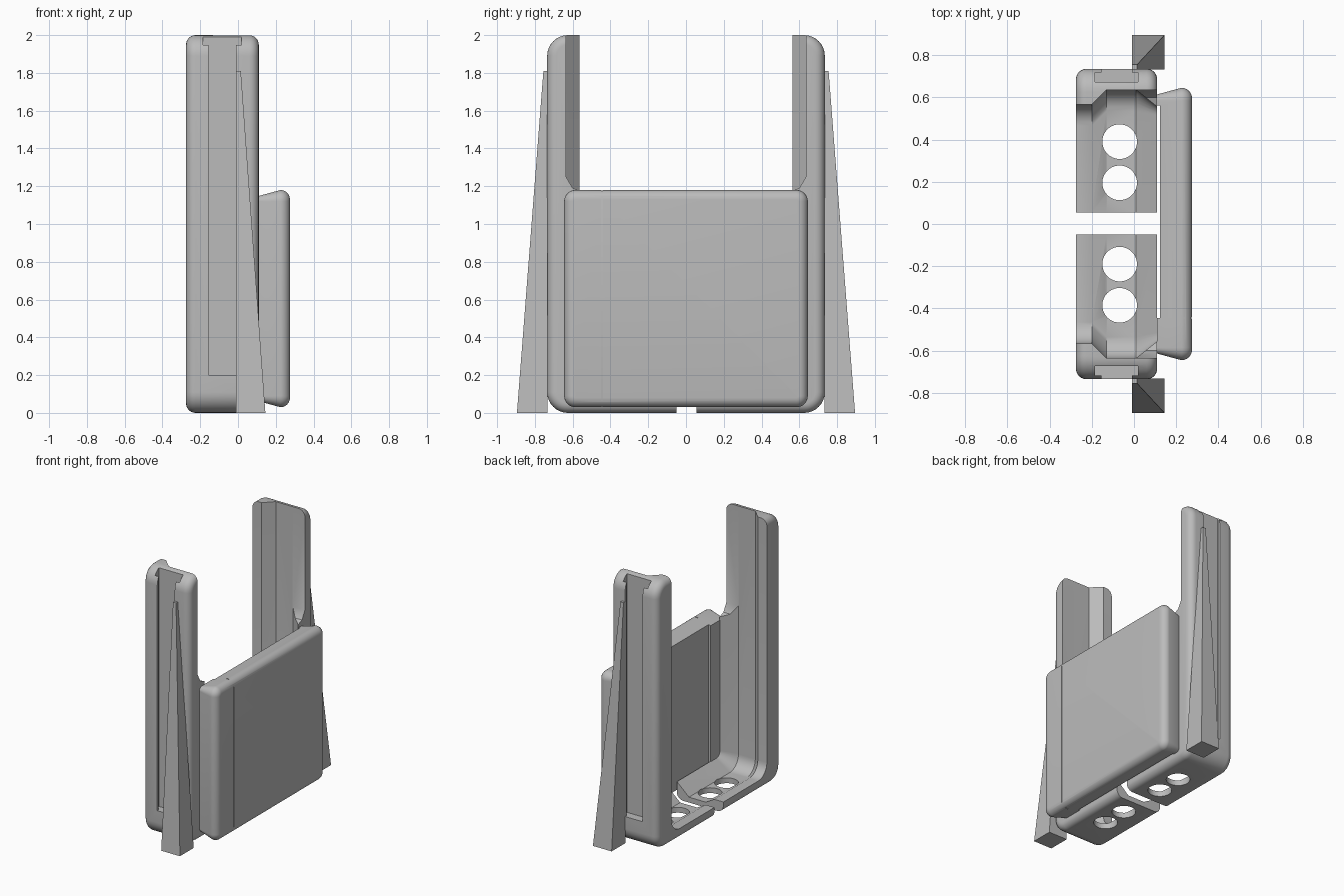
import bpy
import bmesh
from math import sin, cos, pi, radians

cube = bpy.data.objects.get("Cube")
if cube:
    bpy.data.objects.remove(cube)

grey = bpy.data.materials.new("light_grey_plastic")
grey.diffuse_color = (0.5, 0.5, 0.5, 1)
grey.use_nodes = True
grey.node_tree.nodes["Principled BSDF"].inputs["Base Color"].default_value = (0.5, 0.5, 0.5, 1)


def ring(x, y0, y1, z0, z1, r, steps=8):
    """Rounded rectangle in the plane at x."""
    pts = []
    corners = [(y1 - r, z1 - r), (y0 + r, z1 - r), (y0 + r, z0 + r), (y1 - r, z0 + r)]
    for k, (cy, cz) in enumerate(corners):
        for i in range(steps + 1):
            a = (k + i / steps) * pi / 2
            pts.append((x, cy + r * cos(a), cz + r * sin(a)))
    return pts


def loft(name, rings):
    """Skin a stack of equal-length rings and cap both ends."""
    bm = bmesh.new()
    rows = [[bm.verts.new(p) for p in pts] for pts in rings]
    n = len(rows[0])
    for a, b in zip(rows, rows[1:]):
        for i in range(n):
            bm.faces.new((a[i], a[(i + 1) % n], b[(i + 1) % n], b[i]))
    bm.faces.new(rows[0])
    bm.faces.new(rows[-1])
    bmesh.ops.recalc_face_normals(bm, faces=bm.faces)
    mesh = bpy.data.meshes.new(name)
    bm.to_mesh(mesh)
    bm.free()
    mesh.materials.append(grey)
    obj = bpy.data.objects.new(name, mesh)
    bpy.context.collection.objects.link(obj)
    return obj


def box(name, x0, x1, y0, y1, z0, z1):
    return loft(name, [[(x, y0, z0), (x, y1, z0), (x, y1, z1), (x, y0, z1)] for x in (x0, x1)])


def activate(obj):
    bpy.ops.object.select_all(action='DESELECT')
    obj.select_set(True)
    bpy.context.view_layer.objects.active = obj


def cut(obj, cutter):
    activate(obj)
    mod = obj.modifiers.new("cut", 'BOOLEAN')
    mod.operation, mod.solver, mod.object = 'DIFFERENCE', 'EXACT', cutter
    bpy.ops.object.modifier_apply(modifier=mod.name)
    bpy.data.objects.remove(cutter)


def smooth(obj):
    activate(obj)
    bpy.ops.object.shade_smooth_by_angle(angle=radians(32))


# U-shaped frame: rounded block
b = 0.05
arc = [(b * (1 - cos(t * pi / 12)), b * (1 - sin(t * pi / 12))) for t in range(7)]
section = [(-0.275 + dx, d) for dx, d in arc] + [(0.11 - dx, d) for dx, d in reversed(arc)]
frame = loft("frame", [ring(x, -0.735 + d, 0.735 - d, d, 2 - d, 0.11 - d) for x, d in section])

# Pocket with bevelled lips, open at the top
pocket = [(-0.4, 0.565, 0.08, 0.1), (-0.2, 0.565, 0.08, 0.1), (-0.13, 0.635, 0.04, 0.1),
          (0.01, 0.635, 0.04, 0.1), (0.11, 0.555, 0.13, 0.04), (0.3, 0.555, 0.13, 0.04)]
cut(frame, loft("pocket_cutter", [ring(x, -w, w, z, 2.6, r) for x, w, z, r in pocket]))

# Arms lose the outer lip above the panel
prof = [(-0.55, 1.17), (0.55, 1.17), (0.6, 1.19), (0.635, 1.25), (0.635, 2.6),
        (-0.635, 2.6), (-0.635, 1.25), (-0.6, 1.19)]
cut(frame, loft("arm_cutter", [[(x, y, z) for y, z in prof] for x in (0.005, 0.4)]))

# Gap and round holes in the floor
cut(frame, box("gap_cutter", -0.5, 0.3, -0.05, 0.055, -0.2, 0.4))
for y in (-0.385, -0.19, 0.195, 0.39):
    circle = [(0.082 * cos(i * pi / 20), 0.082 * sin(i * pi / 20)) for i in range(40)]
    cut(frame, loft("hole_cutter", [[(-0.068 + u, y + v, z) for u, v in circle] for z in (-0.1, 0.2)]))

# T-slots in the outer sides and the tapered side legs
for side, label in ((-1, "front"), (1, "rear")):
    tee = [(-0.185, 0.672), (0.018, 0.672), (0.018, 0.718), (-0.01, 0.718),
           (-0.01, 0.8), (-0.155, 0.8), (-0.155, 0.718), (-0.185, 0.718)]
    cut(frame, loft("slot_cutter", [[(x, side * y, z) for x, y in tee] for z in (0.2, 2.3)]))
    leg = [(0, 0.145, 0.895), (1.81, 0.015, 0.755)]
    loft(label + "_leg", [[(-0.01, side * 0.732, z), (x, side * 0.732, z),
                           (x, side * y, z), (-0.01, side * y, z)] for z, x, y in leg])
smooth(frame)

# Panel: flared rim, rounded outer face, shallow recess behind
rim = [(0.108, 0.032)] + [(0.275 - dx, d) for dx, d in reversed(arc)]
panel = loft("panel", [ring(x, -0.645 + d, 0.645 - d, 0.03 + d, 1.18 - d, 0.06 - d) for x, d in rim])
cut(panel, box("recess_cutter", 0.0, 0.124, -0.445, 0.56, -0.1, 1.5))
# Hairline seam across the panel
for x0, x1, z0, z1 in ((0.271, 0.4, -0.1, 1.5), (0.1, 0.4, 1.176, 1.5), (0.1, 0.4, -0.1, 0.034)):
    cut(panel, box("seam_cutter", x0, x1, -0.448, -0.443, z0, z1))
smooth(panel)
